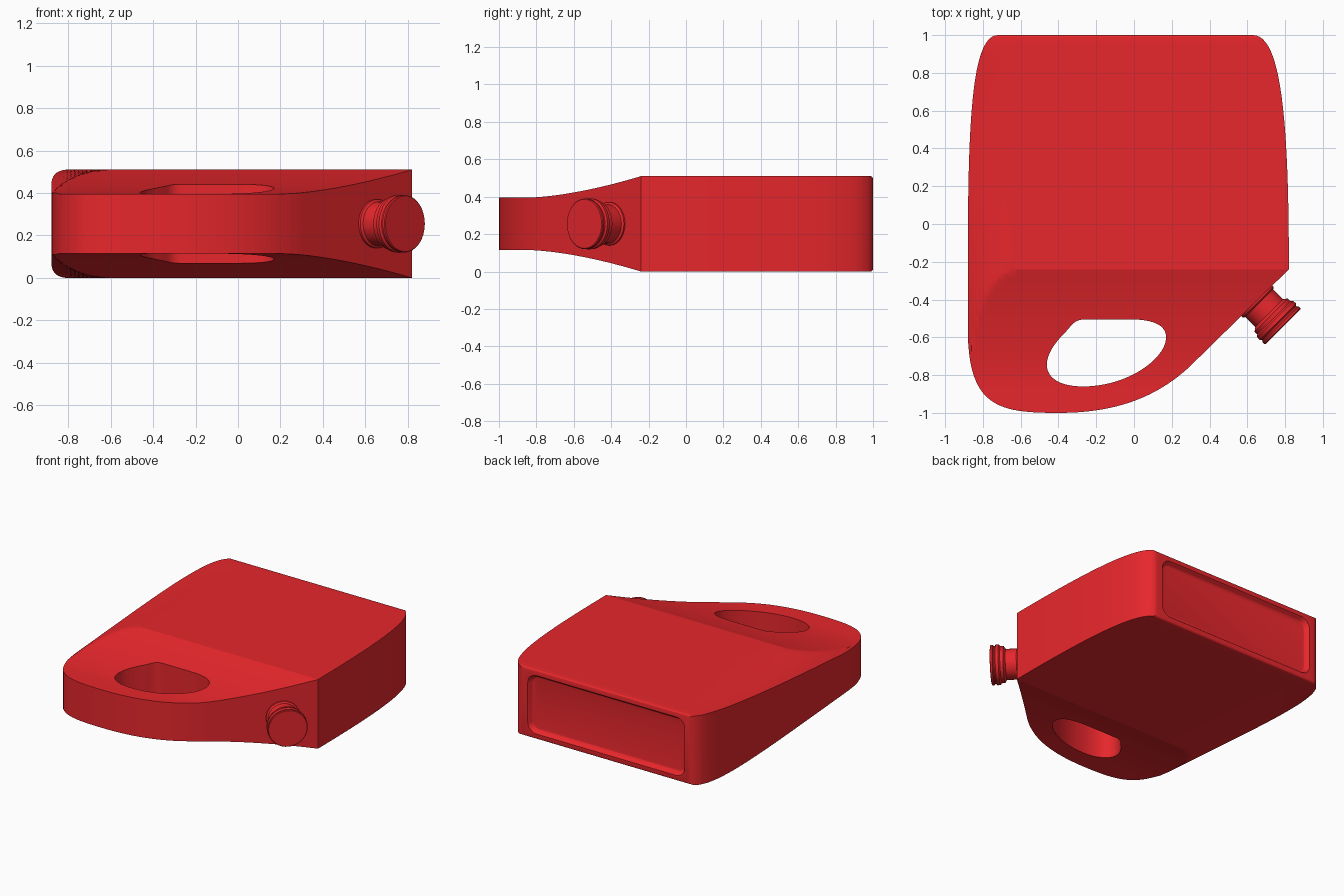
import bpy, bmesh, math
from mathutils import Vector, Matrix

if "Cube" in bpy.data.objects:
    bpy.data.objects.remove(bpy.data.objects["Cube"])

MID, HALF = 0.255, 0.255
RIDGE = -0.24

red = bpy.data.materials.new("red_plastic")
red.diffuse_color = (0.8, 0.02, 0.025, 1)
red.use_nodes = True
red.node_tree.nodes["Principled BSDF"].inputs["Base Color"].default_value = red.diffuse_color


def add_object(name, bm):
    bmesh.ops.recalc_face_normals(bm, faces=bm.faces[:])
    me = bpy.data.meshes.new(name)
    bm.to_mesh(me)
    bm.free()
    ob = bpy.data.objects.new(name, me)
    bpy.context.collection.objects.link(ob)
    me.materials.append(red)
    return ob


def loft(name, loops):
    """Closed solid through loops with equal point counts."""
    bm = bmesh.new()
    rings = [[bm.verts.new(p) for p in loop] for loop in loops]
    n = len(rings[0])
    for a, b in zip(rings, rings[1:]):
        for i in range(n):
            j = (i + 1) % n
            bm.faces.new((a[i], a[j], b[j], b[i]))
    bm.faces.new(rings[0][::-1])
    bm.faces.new(rings[-1])
    return add_object(name, bm)


def bezier(a, b, c, d, n=24):
    pts = []
    for i in range(n):
        t = i / n
        s = 1 - t
        pts.append(tuple(s**3 * p + 3*s*s*t * q + 3*s*t*t * r + t**3 * w
                         for p, q, r, w in zip(a, b, c, d)))
    return pts


def prism(name, pts, z0, z1):
    return loft(name, [[(x, y, z) for x, y in pts] for z in (z0, z1)])


def rounded_rect(x0, x1, z0, z1, r, y):
    pts = []
    for cx, cz, a0 in ((x1-r, z1-r, 0), (x0+r, z1-r, 90), (x0+r, z0+r, 180), (x1-r, z0+r, 270)):
        for k in range(9):
            a = math.radians(a0 + k * 11.25)
            pts.append((cx + r * math.cos(a), y, cz + r * math.sin(a)))
    return pts


def boolean(ob, cutter, op):
    m = ob.modifiers.new(op.lower(), 'BOOLEAN')
    m.operation, m.object, m.solver = op, cutter, 'EXACT'
    bpy.context.view_layer.objects.active = ob
    bpy.ops.object.modifier_apply(modifier=m.name)
    bpy.data.objects.remove(cutter)


def smooth(ob, deg):
    bpy.ops.object.select_all(action='DESELECT')
    ob.select_set(True)
    bpy.context.view_layer.objects.active = ob
    bpy.ops.object.shade_smooth_by_angle(angle=math.radians(deg))


def clamp(v):
    return max(0.0, min(1.0, v))


def half_height(x, y):
    # front slope falling away from the ridge
    front = 0.14 + 0.115 * (1 - clamp((RIDGE - y) / 0.61)) ** 1.6
    # left edge tapering from back to front
    edge = 0.14 + 0.115 * clamp((y + 0.7) / 1.6)
    t = clamp((x + 0.88) / 0.28)
    left = edge + (HALF - edge) * (1 - (1 - t) ** 2)
    # small rounding along the back edge
    d = clamp((y - 0.985) / 0.015)
    back = HALF - 0.015 * (1 - math.sqrt(1 - d * d))
    return min(front, left, back)


# body: curved slab trimmed by the side outline
ys = [-1.1, -1.0] + [-1.0 + 0.76 * i / 32 for i in range(1, 33)]
ys += [RIDGE + (0.985 - RIDGE) * i / 30 for i in range(1, 31)] + [0.99, 0.995, 0.998, 1.0, 1.1]
xs = [-1.0] + [-0.88 + 0.28 * i / 14 for i in range(15)] + [-0.6 + 1.5 * i / 12 for i in range(1, 13)]
bm = bmesh.new()
sheets = [[[bm.verts.new((x, y, MID + s * half_height(x, y))) for x in xs] for y in ys] for s in (1, -1)]
for g in sheets:
    for j in range(len(ys) - 1):
        for i in range(len(xs) - 1):
            bm.faces.new((g[j][i], g[j][i+1], g[j+1][i+1], g[j+1][i]))
top, bot = sheets
for j in range(len(ys) - 1):
    for i in (0, -1):
        bm.faces.new((top[j][i], top[j+1][i], bot[j+1][i], bot[j][i]))
for i in range(len(xs) - 1):
    for j in (0, -1):
        bm.faces.new((top[j][i], top[j][i+1], bot[j][i+1], bot[j][i]))
bmesh.ops.recalc_face_normals(bm, faces=bm.faces[:])
bmesh.ops.triangulate(bm, faces=bm.faces[:])
body = add_object("can_body", bm)

outline = bezier((0.82, RIDGE), (0.82, 0.55), (0.78, 1.0), (0.63, 1.0))
outline += [(0.63, 1.0)]
outline += bezier((-0.72, 1.0), (-0.86, 1.0), (-0.88, 0.55), (-0.88, RIDGE))
outline += [(-0.88, RIDGE)]
outline += bezier((-0.88, -0.55), (-0.88, -0.97), (-0.72, -1.0), (-0.4, -1.0))
outline += bezier((-0.4, -1.0), (-0.1, -1.0), (0.12, -0.92), (0.3, -0.75))
outline += [(0.3, -0.75)]
boolean(body, prism("outline_cutter", outline, -0.3, 0.8), 'INTERSECT')

# handle opening
hole = bezier((-0.26, -0.505), (-0.32, -0.505), (-0.33, -0.54), (-0.37, -0.58), 10)
hole += bezier((-0.37, -0.58), (-0.53, -0.74), (-0.47, -0.86), (-0.27, -0.86))
hole += bezier((-0.27, -0.86), (-0.03, -0.86), (0.17, -0.71), (0.17, -0.60))
hole += bezier((0.17, -0.60), (0.17, -0.53), (0.09, -0.505), (-0.02, -0.505), 14)
boolean(body, prism("handle_cutter", hole, -0.3, 0.8), 'DIFFERENCE')

# recessed panel on the back
steps = [(1.02, -0.012), (1.0, 0.0), (0.994, 0.005), (0.976, 0.016), (0.970, 0.024), (0.968, 0.034)]
panel = [rounded_rect(-0.69 + d, 0.59 - d, 0.04 + d, 0.47 - d, 0.07 - d, y) for y, d in steps]
boolean(body, loft("panel_cutter", panel), 'DIFFERENCE')
smooth(body, 15)

# neck and cap turned about the diagonal axis
profile = [(0.10, -0.06), (0.115, -0.06), (0.115, 0.008), (0.104, 0.016), (0.104, 0.09), (0.114, 0.098),
           (0.124, 0.104), (0.124, 0.125), (0.135, 0.135), (0.137, 0.155), (0.128, 0.163),
           (0.128, 0.170), (0.135, 0.176), (0.135, 0.188), (0.131, 0.192)]
axis = Vector((1, -1, 0)).normalized()
place = Matrix.Translation((0.652, -0.408, MID)) @ axis.to_track_quat('Z', 'Y').to_matrix().to_4x4()
rings = [[place @ Vector((r * math.cos(k * math.tau / 48), r * math.sin(k * math.tau / 48), t))
          for k in range(48)] for r, t in profile]
smooth(loft("neck_and_cap", rings), 35)
